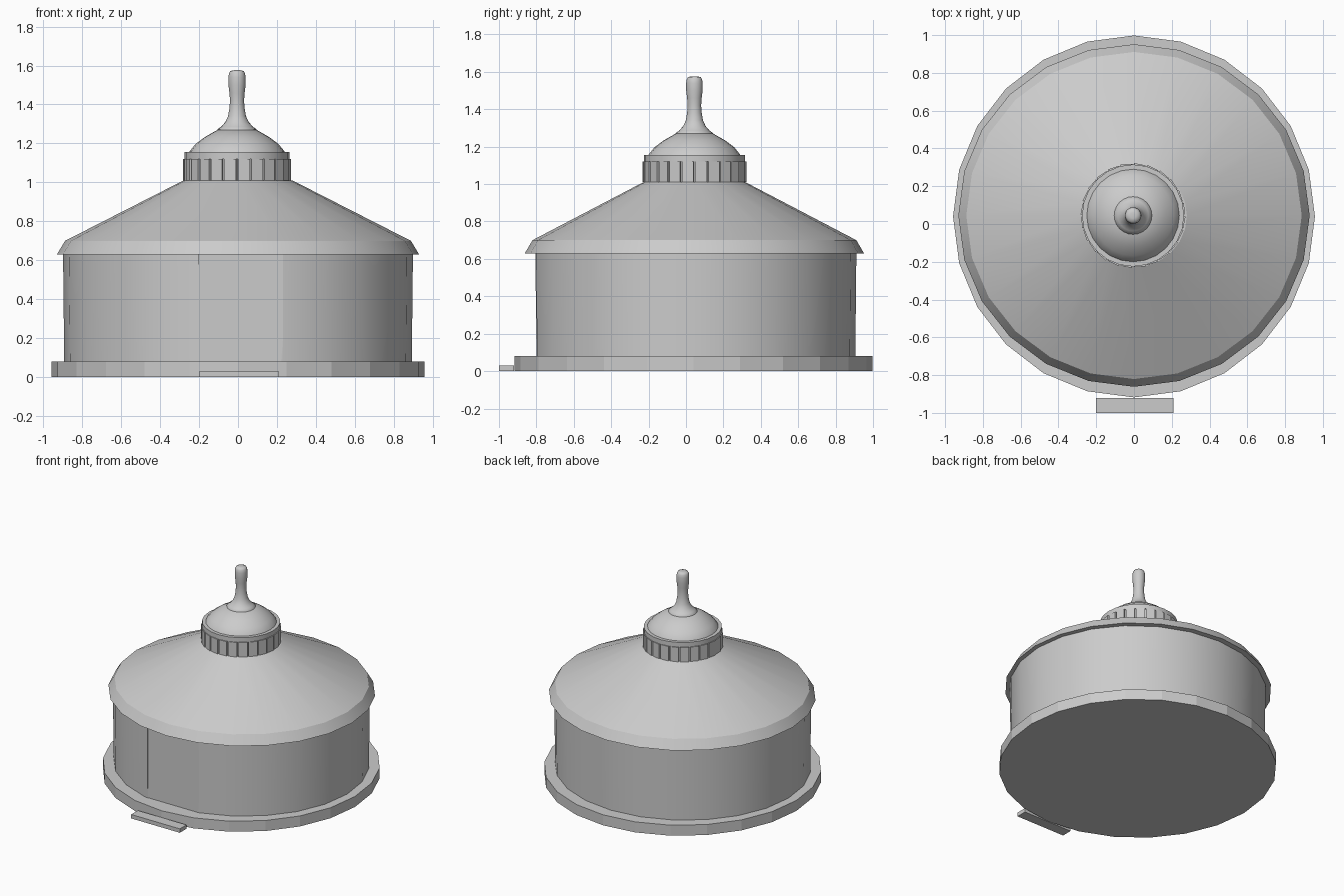
import bpy, bmesh
from math import radians, sin, cos, pi

if "Cube" in bpy.data.objects:
    bpy.data.objects.remove(bpy.data.objects["Cube"])


def finish(name, bm, smooth=None):
    bmesh.ops.recalc_face_normals(bm, faces=bm.faces)
    me = bpy.data.meshes.new(name)
    bm.to_mesh(me)
    bm.free()
    if smooth:
        me.polygons.foreach_set("use_smooth", [True] * len(me.polygons))
        me.set_sharp_from_angle(angle=radians(smooth))
    ob = bpy.data.objects.new(name, me)
    bpy.context.collection.objects.link(ob)
    return ob


def lathe(name, profile, sides=24, centre=(0, 0.04), y_scale=1.0, smooth=None):
    """Revolve (radius, z) points into a closed solid."""
    bm = bmesh.new()
    rings = []
    for r, z in profile:
        rings.append([bm.verts.new((centre[0] + r * sin(2 * pi * i / sides),
                                    centre[1] + y_scale * r * cos(2 * pi * i / sides), z))
                      for i in range(sides)])
    for a, b in zip(rings, rings[1:]):
        for i in range(sides):
            j = (i + 1) % sides
            bm.faces.new((a[i], a[j], b[j], b[i]))
    bm.faces.new(rings[0])
    bm.faces.new(rings[-1])
    return finish(name, bm, smooth)


def add_box(bm, lo, hi):
    verts = bmesh.ops.create_cube(bm, size=1)["verts"]
    for v in verts:
        v.co = [(l + h) / 2 + c * (h - l) for l, h, c in zip(lo, hi, v.co)]
    return verts


def box(name, lo, hi):
    bm = bmesh.new()
    add_box(bm, lo, hi)
    return finish(name, bm)


# Floor slab and entrance step
lathe("base_slab", [(0.958, 0), (0.958, 0.08)])
box("front_step", (-0.2, -1.0, 0), (0.21, -0.92, 0.03))

# Round wall with a shallow flat door recess
wall = lathe("round_wall", [(0.892, 0.08), (0.898, 0.64)], y_scale=0.97, smooth=30)
cutter = box("door_cutter", (-0.2, -1.2, 0.0), (0.23, -0.797, 0.8))
cutter.hide_render = True
cutter.hide_set(True)
cut = wall.modifiers.new("door_recess", "BOOLEAN")
cut.object = cutter
cut.operation = "DIFFERENCE"

# Conical roof with flared eave
lathe("roof", [(0.93, 0.63), (0.888, 0.70), (0.28, 1.01)],
      centre=(0, 0.045), y_scale=0.975, smooth=25)

# Cupola: drum, slats, rim and dome
top = (-0.005, 0.045)
lathe("cupola_drum", [(0.262, 0.99), (0.262, 1.125)], centre=top, smooth=30)

bm = bmesh.new()
count = 24
for i in range(count):
    a = 2 * pi * (i + 0.5) / count
    twist = a + radians(4)
    for v in add_box(bm, (-0.031, -0.007, 1.01), (0.031, 0.007, 1.12)):
        x, y, z = v.co
        v.co = (top[0] + 0.267 * sin(a) + x * cos(twist) + y * sin(twist),
                top[1] + 0.267 * cos(a) - x * sin(twist) + y * cos(twist), z)
finish("cupola_slats", bm)

lathe("cupola_rim", [(0.27, 1.12), (0.27, 1.155)], centre=top, smooth=30)
lathe("cupola_dome", [(0.247, 1.15), (0.243, 1.16), (0.213, 1.197), (0.165, 1.233),
                      (0.10, 1.27)], centre=top, smooth=50)

# Turned finial
lathe("finial", [(0.10, 1.265), (0.10, 1.273), (0.082, 1.285), (0.06, 1.31), (0.046, 1.34),
                 (0.039, 1.38), (0.036, 1.42), (0.039, 1.46), (0.044, 1.50), (0.044, 1.54),
                 (0.041, 1.56), (0.034, 1.572), (0.015, 1.576)],
      centre=top, smooth=70)
